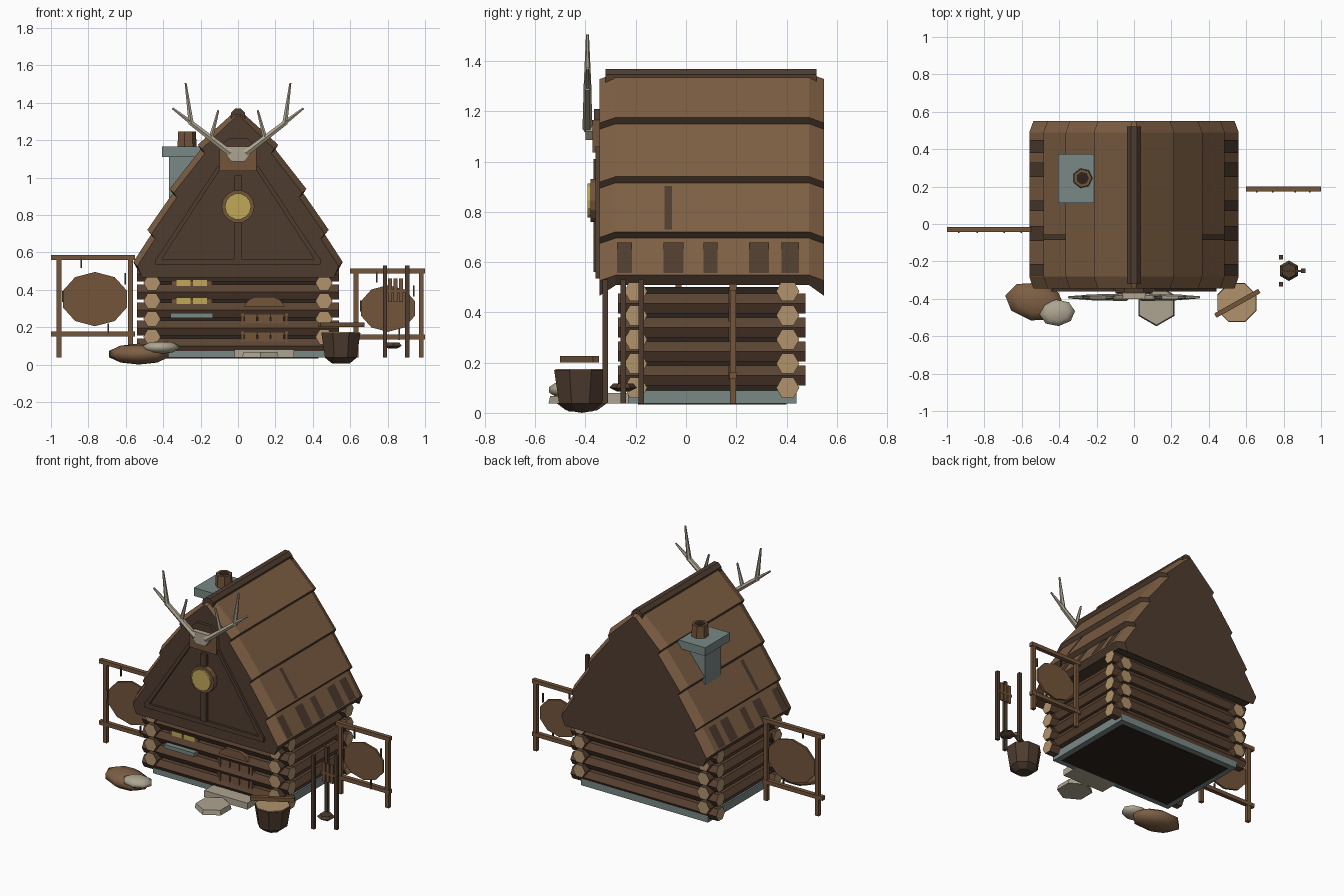
import bpy, bmesh, math
from mathutils import Vector

if "Cube" in bpy.data.objects:
    bpy.data.objects.remove(bpy.data.objects["Cube"])


def mat(name, r, g, b):
    m = bpy.data.materials.new(name)
    m.diffuse_color = [(c / 255 / 12.92 if c < 11 else ((c / 255 + .055) / 1.055) ** 2.4) for c in (r, g, b)] + [1]
    m.use_nodes = True
    m.node_tree.nodes["Principled BSDF"].inputs["Base Color"].default_value = m.diffuse_color
    return m


ROOF = mat("roof_brown", 126, 95, 68)
DARK = mat("dark_timber", 78, 60, 47)
LOG = mat("log_brown", 90, 67, 50)
TAN = mat("cut_wood", 176, 146, 108)
STONE = mat("grey_stone", 120, 136, 134)
BONE = mat("bone", 174, 165, 145)
GLOW = mat("window_yellow", 192, 168, 88)
WOOD = mat("plank_wood", 116, 85, 59)
SHADE = mat("deep_shade", 44, 34, 28)


def finish(name, bm, *mats):
    bmesh.ops.recalc_face_normals(bm, faces=bm.faces)
    me = bpy.data.meshes.new(name)
    bm.to_mesh(me)
    bm.free()
    for m in mats:
        me.materials.append(m)
    ob = bpy.data.objects.new(name, me)
    bpy.context.collection.objects.link(ob)
    return ob


def box(name, x0, x1, y0, y1, z0, z1, m):
    bm = bmesh.new()
    bmesh.ops.create_cube(bm, size=1)
    for v in bm.verts:
        v.co = (x0 + (v.co.x + .5) * (x1 - x0), y0 + (v.co.y + .5) * (y1 - y0), z0 + (v.co.z + .5) * (z1 - z0))
    return finish(name, bm, m)


def tube(name, p0, p1, r0, r1, n, m, cap=None, turn=0, squash=1):
    """Tapered prism between two points; squash scales its vertical axis."""
    p0, p1 = Vector(p0), Vector(p1)
    d = (p1 - p0).normalized()
    u = Vector((0, 0, 1)).cross(d)
    u = u.normalized() if u.length > .01 else Vector((1, 0, 0))
    w = d.cross(u)
    bm = bmesh.new()
    rings = []
    for p, r in ((p0, r0), (p1, r1)):
        angs = [turn + math.tau * i / n for i in range(n)]
        rings.append([bm.verts.new(p + u * r * math.cos(a) + w * r * squash * math.sin(a)) for a in angs])
    for i in range(n):
        j = (i + 1) % n
        bm.faces.new((rings[0][i], rings[0][j], rings[1][j], rings[1][i]))
    for ring in rings:
        bm.faces.new(ring).material_index = 1
    return finish(name, bm, m, cap or m)


def extrude(name, pts, y0, y1, m):
    """Front-facing (x, z) outline given thickness along y."""
    bm = bmesh.new()
    f = bm.faces.new([bm.verts.new((x, y0, z)) for x, z in pts])
    g = bmesh.ops.extrude_face_region(bm, geom=[f])["geom"]
    bmesh.ops.translate(bm, vec=(0, y1 - y0, 0), verts=[v for v in g if isinstance(v, bmesh.types.BMVert)])
    return finish(name, bm, m)


def rock(name, c, s, m, turn=0):
    bm = bmesh.new()
    bmesh.ops.create_uvsphere(bm, u_segments=8, v_segments=5, radius=1)
    for v in bm.verts:
        x, y = v.co.x * s[0], v.co.y * s[1]
        v.co = (c[0] + x * math.cos(turn) - y * math.sin(turn),
                c[1] + x * math.sin(turn) + y * math.cos(turn), c[2] + v.co.z * s[2])
    for f in bm.faces:
        f.smooth = True
    return finish(name, bm, m)


# Foundation, inner wall and log walls with pale cut ends
box("foundation", -.47, .47, -.23, .44, .037, .09, STONE)
box("floor_underside", -.43, .43, -.19, .40, .033, .04, SHADE)
box("inner_wall", -.445, .445, -.185, .39, .08, .5, SHADE)
for i in range(5):
    z = .1 + .096 * i
    for y in (-.2, .405):
        tube("cross_log", (-.54, y, z), (.54, y, z), .046, .046, 6, LOG, TAN)
    if i < 4:
        for x in (-.46, .46):
            tube("side_log", (x, -.27, z + .048), (x, .475, z + .048), .046, .046, 6, LOG, TAN)

# Stepped roof: half outline lofted through four sections, drooping at both ends
half = [(.56, .548), (.465, .695), (.485, .72), (.35, .915), (.365, .94), (.2, 1.15), (.215, 1.175), (.02, 1.35)]
half = [(.535, .508)] + half
ring = half + [(-x, z) for x, z in reversed(half)]
bm = bmesh.new()
secs = []
for y, droop in ((-.345, 1), (-.28, 0), (.49, 0), (.55, 1)):
    row = []
    for x, z in ring:
        dx = math.copysign(min(.022, abs(x) * .5), x) * droop
        dz = (.043 if z < .52 else .022) * droop
        row.append(bm.verts.new((x - dx, y, z - dz)))
    secs.append(row)
n = len(ring)
for a, b in zip(secs, secs[1:]):
    for i in range(n):
        j = (i + 1) % n
        f = bm.faces.new((a[i], a[j], b[j], b[i]))
        k = min(i, n - 2 - i)
        f.material_index = 1 if i == n - 1 or (k % 2 == 0 and k < 8) else 0
for row in (secs[0], secs[-1]):
    bm.faces.new(row).material_index = 1
finish("roof", bm, ROOF, DARK)
tube("ridge_pole", (0, -.32, 1.33), (0, .52, 1.33), .041, .041, 8, DARK, turn=math.pi / 8)


# Dark weathered patches lying on the roof courses
def patch(side, lo, hi, y0, y1):
    bm = bmesh.new()
    pts = [(lo, y0), (lo, y1), (hi, y1), (hi, y0)]
    bm.faces.new([bm.verts.new((side * (p[0] + .004), y, p[1] + .003)) for p, y in pts])
    finish("roof_patch", bm, DARK)


for side in (-1, 1):
    for y0, y1 in ((-.275, -.215), (-.09, -.01), (.07, .125), (.25, .33), (.38, .45)):
        patch(side, (.556, .554), (.478, .675), y0, y1)
    patch(side, (.48, .727), (.36, .9), -.085, -.055)

# Gable trim: tie beam, slanted boards, centre post and round window
box("gable_beam", -.44, .44, -.36, -.34, .535, .565, DARK)
box("gable_post", -.02, .02, -.368, -.34, .56, 1.01, DARK)
for s in (-1, 1):
    extrude("gable_rafter", [(s * .44, .56), (s * .41, .56), (s * .085, 1.06), (s * .11, 1.06)], -.36, -.34, DARK)
tube("window_rim", (0, -.38, .845), (0, -.34, .845), .088, .088, 14, WOOD)
tube("round_pane", (0, -.392, .845), (0, -.37, .845), .07, .07, 14, GLOW)

# Antler trophy on its plaque
box("plaque", -.1, .1, -.372, -.34, 1.035, 1.165, WOOD)
extrude("plaque_top", [(-.1, 1.165), (.1, 1.165), (.05, 1.21), (-.05, 1.21)], -.366, -.34, DARK)
extrude("skull_plate", [(-.035, 1.085), (.035, 1.085), (.062, 1.12), (.062, 1.165), (-.062, 1.165), (-.062, 1.12)],
        -.4, -.37, BONE)
for s in (-1, 1):
    for x0, z0, x1, z1, r0, r1 in ((.04, 1.13, .255, 1.295, .02, .015), (.25, 1.285, .28, 1.505, .016, .006),
                                   (.245, 1.29, .35, 1.37, .014, .006), (.145, 1.21, .105, 1.36, .014, .006)):
        tube("antler", (s * x0, -.392, z0), (s * x1, -.392, z1), r0, r1, 6, BONE)

# Chimney
box("chimney_shaft", -.37, -.215, .16, .325, .84, 1.12, STONE)
box("chimney_cap", -.405, -.185, .112, .375, 1.11, 1.165, STONE)
tube("chimney_pot", (-.275, .245, 1.16), (-.275, .245, 1.245), .054, .05, 7, WOOD)
tube("flue", (-.275, .245, 1.24), (-.275, .245, 1.247), .034, .034, 7, SHADE)

# Front window with sill, and plank door under a shaped lintel
box("window_frame", -.355, -.14, -.222, -.2, .3, .47, WOOD)
for x0, x1 in ((-.33, -.255), (-.24, -.165)):
    box("window_pane", x0, x1, -.227, -.22, .323, .452, GLOW)
box("window_sill", -.36, -.135, -.27, -.2, .25, .275, STONE)
for i in range(3):
    box("door_plank", .035 + .071 * i, .1 + .071 * i, -.232, -.2, .08, .31, WOOD)
for x in (.015, .25):
    box("door_jamb", x, x + .018, -.235, -.2, .08, .3, WOOD)
extrude("door_lintel", [(.03, .31), (.25, .31), (.225, .345), (.19, .362), (.09, .362), (.055, .345)], -.252, -.2, WOOD)
box("door_step", -.02, .3, -.33, -.2, .037, .08, BONE)
tube("stepping_stone", (.12, -.435, .037), (.12, -.435, .068), .112, .105, 6, BONE, turn=math.pi / 6)


# Hide-stretching racks on both sides
def rack(x0, x1, posts, y, top, low, cx, cz, rx, rz):
    for x in posts:
        box("rack_post", x - .013, x + .013, y - .012, y + .012, .037, top, WOOD)
    for z in (low, top - .012):
        box("rack_rail", x0, x1, y - .014, y + .014, z - .013, z + .013, WOOD)
    tube("stretched_hide", (cx, y - .007, cz), (cx, y + .007, cz), rx, rx, 10, WOOD, squash=rz / rx, turn=math.pi / 10)
    for sx, sz in ((-.4, 1.35), (.9, .75), (-.95, .1), (.4, -1.1)):
        x, z = cx + sx * rx, cz + sz * rz
        box("hide_tie", x - .004, x + .004, y - .018, y - .008, z - .03, z + .03, DARK)


rack(-1, -.55, (-.957, -.575), -.03, .585, .163, -.765, .35, .18, .145)
rack(.6, 1, (.63, .98), .187, .512, .147, .802, .3, .152, .125)

# Drying posts with hanging strips and a small bowl
for x, y in ((.785, -.178), (.785, -.322), (.905, -.25)):
    box("drying_post", x - .011, x + .011, y - .011, y + .011, .037, .53, DARK)
for x in (.812, .842, .872):
    box("hanging_strip", x - .011, x + .011, -.256, -.246, .335, .46, WOOD)
box("strip_bar", .79, .9, -.257, -.245, .385, .4, WOOD)
tube("bowl_lower", (.828, -.25, .085), (.828, -.25, .1), .025, .055, 6, DARK, turn=math.pi / 6)
tube("bowl_upper", (.828, -.25, .1), (.828, -.25, .117), .055, .04, 6, DARK, turn=math.pi / 6)

# Chopping stump with a plank resting over it
tube("stump", (.55, -.42, .037), (.55, -.42, .17), .092, .113, 8, DARK, turn=math.pi / 8)
tube("stump_top", (.55, -.42, .166), (.55, -.42, .174), .108, .108, 8, TAN, turn=math.pi / 8)
tube("stump_root", (.55, -.42, .005), (.55, -.42, .037), .05, .092, 8, DARK, turn=math.pi / 8)
tube("resting_plank", (.435, -.49, .213), (.67, -.358, .213), .018, .018, 4, WOOD, turn=math.pi / 4)

# Rolled hide bundle and pale boulder
rock("brown_bundle", (-.53, -.415, .056), (.17, .108, .056), ROOF, -.2)
rock("pale_boulder", (-.41, -.475, .092), (.1, .075, .034), BONE, .1)
